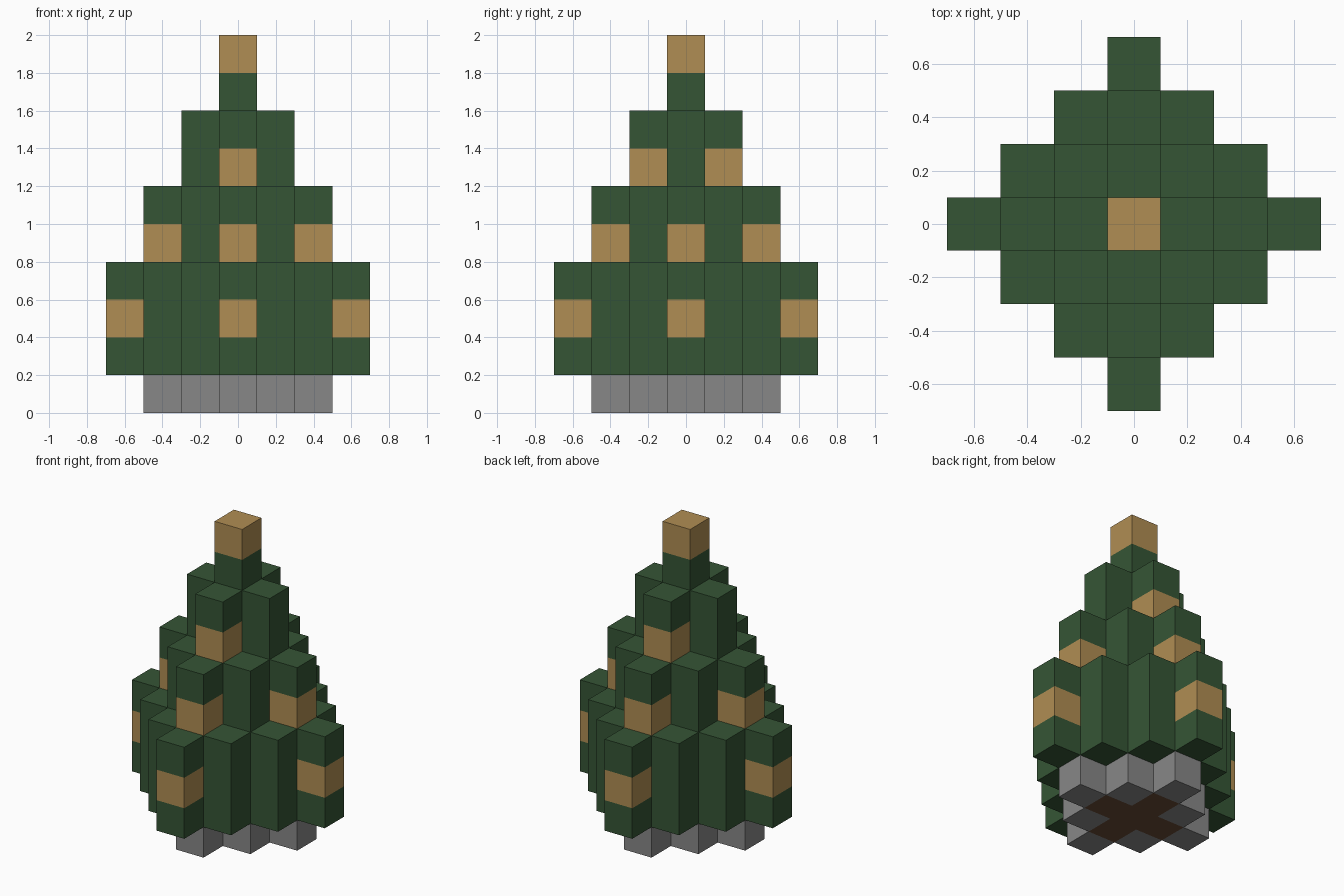
import bpy
import bmesh
from mathutils import Vector

if "Cube" in bpy.data.objects:
    bpy.data.objects.remove(bpy.data.objects["Cube"], do_unlink=True)

S = 0.2  # block size


def linear(v):
    v /= 255
    return v / 12.92 if v <= 0.04045 else ((v + 0.055) / 1.055) ** 2.4


def material(name, *rgb):
    colour = [linear(v) for v in rgb] + [1]
    mat = bpy.data.materials.new(name)
    mat.use_nodes = True
    mat.diffuse_color = colour
    mat.node_tree.nodes["Principled BSDF"].inputs["Base Color"].default_value = colour
    return mat


green = material("pine green", 53, 85, 53)
gold = material("warm gold", 176, 141, 83)
grey = material("stone grey", 135, 135, 135)
brown = material("trunk brown", 104, 74, 52)


def diamond(radius, layers, hole=-1):
    """Block cells of a stepped diamond, optionally hollow in the middle."""
    span = range(-radius, radius + 1)
    return {(i, j, k) for i in span for j in span for k in layers
            if hole < abs(i) + abs(j) <= radius}


def blocks(name, cells, mats, lights=()):
    """Outer shell of a set of cells; light cells take the second material."""
    bm = bmesh.new()
    for cell in sorted(cells):
        centre = Vector(cell) * S + Vector((0, 0, S / 2))
        for axis in range(3):
            for sign in (-1, 1):
                normal = Vector((0, 0, 0))
                normal[axis] = sign
                if tuple(int(a + b) for a, b in zip(cell, normal)) in cells:
                    continue
                u = Vector((0, 0, 0))
                u[(axis + 1) % 3] = 1
                v = normal.cross(u)
                corners = (-u - v, u - v, u + v, v - u)
                face = bm.faces.new([bm.verts.new(centre + (normal + c) * S / 2)
                                     for c in corners])
                face.material_index = int(cell in lights)
    bmesh.ops.remove_doubles(bm, verts=bm.verts, dist=S / 100)
    mesh = bpy.data.meshes.new(name)
    bm.to_mesh(mesh)
    bm.free()
    for mat in mats:
        mesh.materials.append(mat)
    obj = bpy.data.objects.new(name, mesh)
    bpy.context.collection.objects.link(obj)


def tips(r, layer):
    """The four outermost cells of a tier."""
    return {(r, 0, layer), (-r, 0, layer), (0, r, layer), (0, -r, layer)}


# Pot with the trunk set into it
blocks("pot", diamond(2, [0], hole=1), [grey])
blocks("trunk", diamond(1, [0]), [brown])

# Foliage tiers with lights at their tips
blocks("lower_foliage", diamond(3, range(1, 4)), [green, gold], tips(3, 2))
blocks("middle_foliage", diamond(2, range(4, 6)), [green, gold], tips(2, 4))
blocks("upper_foliage", diamond(1, range(6, 8)), [green, gold],
       {(0, -1, 6), (0, 1, 6)})

# Treetop and its ornament
blocks("treetop", diamond(0, [8]), [green])
blocks("top_ornament", diamond(0, [9]), [gold])
